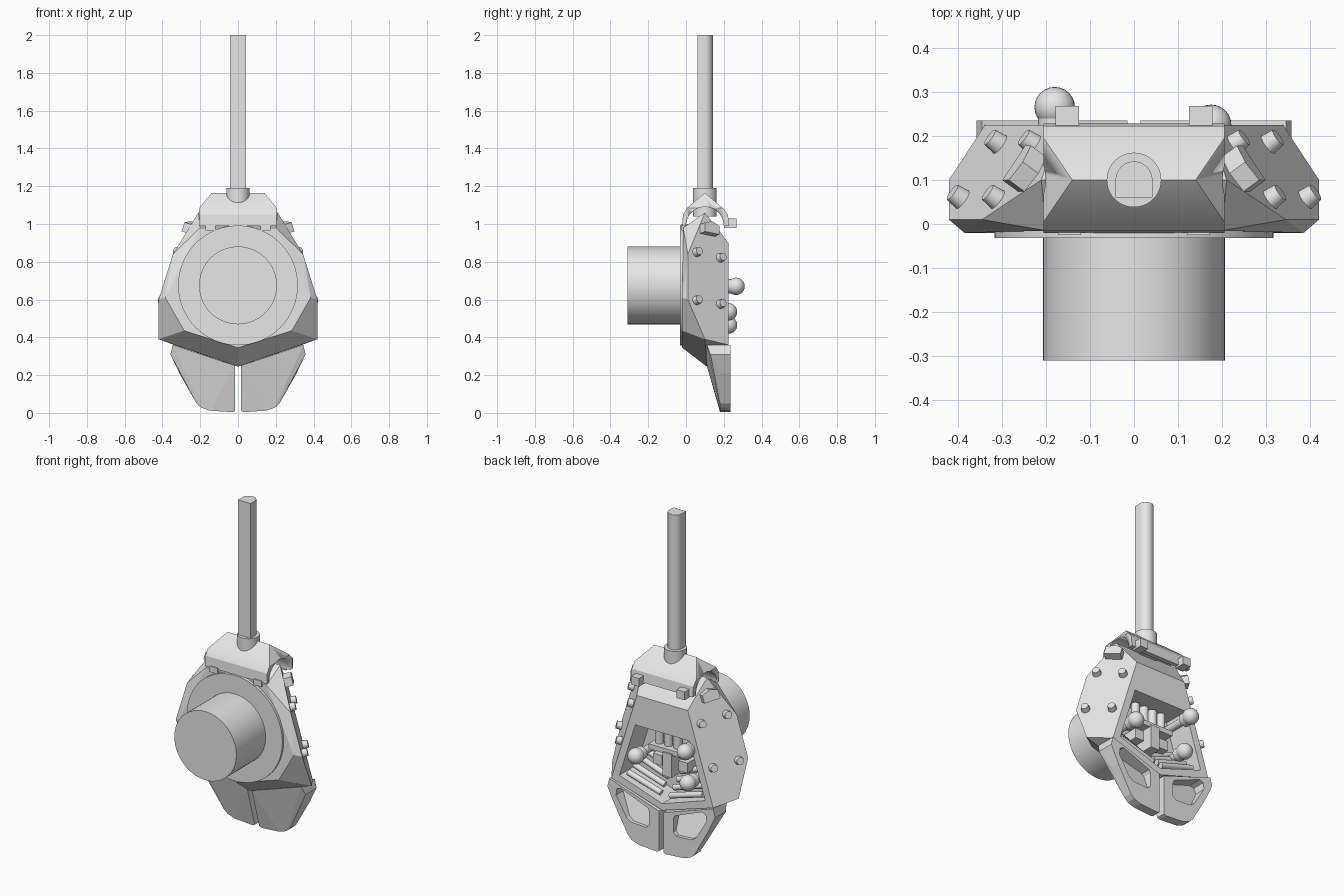
import bpy, bmesh, math
from mathutils import Vector

if "Cube" in bpy.data.objects:
    bpy.data.objects.remove(bpy.data.objects["Cube"], do_unlink=True)

grey = bpy.data.materials.new("plain_grey")
grey.use_nodes = True
grey.diffuse_color = (0.8, 0.8, 0.8, 1)
grey.node_tree.nodes["Principled BSDF"].inputs["Base Color"].default_value = (0.8, 0.8, 0.8, 1)


def finish(name, bm, smooth=30):
    bmesh.ops.recalc_face_normals(bm, faces=bm.faces)
    me = bpy.data.meshes.new(name)
    bm.to_mesh(me)
    bm.free()
    me.materials.append(grey)
    ob = bpy.data.objects.new(name, me)
    bpy.context.collection.objects.link(ob)
    bpy.ops.object.select_all(action='DESELECT')
    ob.select_set(True)
    bpy.context.view_layer.objects.active = ob
    if smooth:
        bpy.ops.object.shade_smooth_by_angle(angle=math.radians(smooth))
    return ob


def hull(name, pts, smooth=0):
    bm = bmesh.new()
    for p in pts:
        bm.verts.new(p)
    res = bmesh.ops.convex_hull(bm, input=bm.verts)
    loose = [v for v in bm.verts if not v.link_faces]
    bmesh.ops.delete(bm, geom=loose, context='VERTS')
    bmesh.ops.dissolve_limit(bm, angle_limit=0.02, verts=bm.verts, edges=bm.edges)
    return finish(name, bm, smooth)


def both(pts):
    return pts + [(-x, y, z) for x, y, z in pts]


def box(name, lo, hi):
    return hull(name, [(x, y, z) for x in (lo[0], hi[0])
                       for y in (lo[1], hi[1]) for z in (lo[2], hi[2])])


def rod(name, a, b, r, sides=32, r2=None):
    a, b = Vector(a), Vector(b)
    bm = bmesh.new()
    bmesh.ops.create_cone(bm, cap_ends=True, segments=sides, radius1=r,
                          radius2=r2 or r, depth=(b - a).length)
    bm.transform((b - a).to_track_quat('Z', 'Y').to_matrix().to_4x4())
    bmesh.ops.translate(bm, verts=bm.verts, vec=(a + b) / 2)
    return finish(name, bm)


def ball(name, c, r):
    bm = bmesh.new()
    bmesh.ops.create_uvsphere(bm, u_segments=24, v_segments=14, radius=r)
    bmesh.ops.translate(bm, verts=bm.verts, vec=c)
    return finish(name, bm, 60)


def cut(ob, tool):
    mod = ob.modifiers.new("cut", 'BOOLEAN')
    mod.operation = 'DIFFERENCE'
    mod.solver = 'EXACT'
    mod.object = tool
    bpy.context.view_layer.objects.active = ob
    bpy.ops.object.modifier_apply(modifier=mod.name)
    bpy.data.objects.remove(tool, do_unlink=True)


# Sloping side panel: x as a function of y and z
def panel(y, z):
    return Vector((0.42 - 0.73 * (y - 0.01) - 0.313 * (z - 0.6), y, z))


normal = Vector((1, 0.73, 0.313)).normalized()

# Faceted body with an open compartment in the back
side_outline = [(0.01, 0.6), (0.1, 0.39), (0.225, 0.36), (0.225, 0.9), (0.1, 1.06), (0.01, 0.84)]
half = [tuple(panel(y, z)) for y, z in side_outline]
half += [(0.2, -0.015, 0.98), (0.385, -0.02, 0.61), (0.285, -0.02, 0.435), (0, -0.02, 0.345),
         (0, 0.11, 0.245), (0, 0.225, 0.255)]
body = hull("body", both(half))
opening = [(0.18, 0.72), (0.285, 0.39), (0, 0.295)]
cut(body, hull("compartment_cutter", both([(x, y, z) for x, z in opening for y in (0.06, 0.4)])))

# Front barrel and its mounting disc
rod("mounting_disc", (0, 0, 0.675), (0, -0.032, 0.675), 0.317, 64)
rod("front_barrel", (0, 0, 0.675), (0, -0.31, 0.675), 0.206, 64)

# Ridged hood, hollowed underneath
hood_profile = [(-0.02, 0.99), (-0.016, 1.05), (0.005, 1.085), (0.1, 1.165),
                (0.195, 1.085), (0.222, 1.05), (0.228, 0.99)]
hood = hull("hood", both([(0.14 if z > 1.1 else 0.205, y, z) for y, z in hood_profile]), 25)
cut(hood, rod("hood_cutter", (-0.5, 0.1, 0.99), (0.5, 0.1, 0.99), 0.1, 48))

# Mast with a flat front and round back, and its socket
rod("mast_socket", (0, 0.1, 1.04), (0, 0.1, 1.19), 0.062, 40)
section = [(-0.042, 0.06), (0.042, 0.06)]
section += [(0.042 * math.cos(t * math.pi / 16), 0.1 + 0.042 * math.sin(t * math.pi / 16))
            for t in range(17)]
hull("mast", [(x, y, z) for x, y in section for z in (1.1, 2)], 30)

for s, side in ((1, "left"), (-1, "right")):
    def flip(p):
        return (p[0] * s, p[1], p[2])

    # Lower flap, bent forward at the top, with a pocket in its back
    rim = [(0.345, 0.36), (0.358, 0.31), (0.31, 0.21), (0.22, 0.05), (0.195, 0.028),
           (0.15, 0.012), (0.03, 0.004), (0.015, 0.01), (0.015, 0.13), (0.015, 0.25)]
    fronts = [0.11, 0.13] + [0.18] * 7 + [0.11]
    flap_pts = [(x, 0.235, z) for x, z in rim] + [(x, f, z) for (x, z), f in zip(rim, fronts)]
    flap = hull("flap_" + side, [flip(p) for p in flap_pts])
    pocket = [(0.27, 0.32), (0.295, 0.31), (0.3, 0.27), (0.23, 0.155), (0.2, 0.135),
              (0.1, 0.13), (0.08, 0.15), (0.08, 0.23), (0.09, 0.25)]
    floor = [(x, 0.215 - 0.34 * (z - 0.13), z) for x, z in pocket]
    cut(flap, hull("pocket_cutter",
                   [flip(p) for p in floor + [(x, 0.3, z) for x, z in pocket]]))

    # Bolts on the side panel
    for i, (y, z) in enumerate([(0.055, 0.85), (0.18, 0.82), (0.055, 0.595), (0.18, 0.575)]):
        p = panel(y, z)
        rod(f"bolt_{side}_{i}", flip(p - normal * 0.01), flip(p + normal * 0.03), 0.026, 12, 0.021)

    # Angular lug near the top of the panel
    up = Vector((-0.313, 0, 1)).normalized()
    along = up.cross(normal)
    lug_pts = []
    for a, h in ((-0.05, 0.02), (-0.05, -0.03), (0.045, -0.03), (0.045, 0.015), (0, 0.035)):
        base = panel(0.115, 0.97) + along * a + up * h
        lug_pts += [flip(base - normal * 0.02), flip(base + normal * 0.045)]
    hull("lug_" + side, lug_pts)

    # Hood clips at the back and tabs at the front
    box("hood_clip_" + side, (s * 0.125, 0.2, 0.98), (s * 0.178, 0.268, 1.03))
    box("hood_tab_" + side, (s * 0.12, -0.025, 0.965), (s * 0.172, 0.01, 1))

    # Slanted pipes in the bottom of the compartment
    for i in range(4):
        h = i * 0.035
        rod(f"pipe_{side}_{i}", flip((0.03, 0.19 - h, 0.34 + h)),
            flip((0.25 - h / 2, 0.19 - h, 0.405 + h)), 0.017, 16)

# Knobbed levers in the compartment
for i, c in enumerate([(-0.18, 0.265, 0.67), (-0.17, 0.225, 0.465), (0.175, 0.225, 0.535)]):
    c = Vector(c)
    ball(f"knob_{i}", c, 0.046)
    rod(f"knob_collar_{i}", c + Vector((0, -0.055, 0)), c, 0.038, 24)
    rod(f"lever_{i}", (c.x, 0.05, c.z), c, 0.022, 20)

# Upright canisters and stepped blocks behind the levers
for i in range(4):
    x = -0.09 + i * 0.06
    rod(f"canister_{i}", (x, 0.12, 0.6), (x, 0.12, 0.71), 0.024, 20)
box("machine_shelf", (-0.13, 0.05, 0.57), (0.13, 0.17, 0.6))
box("machine_column", (-0.03, 0.05, 0.44), (0.03, 0.18, 0.58))
for i, x in enumerate((-0.085, 0.085)):
    box(f"machine_block_{i}", (x - 0.03, 0.05, 0.48), (x + 0.03, 0.15, 0.54))
